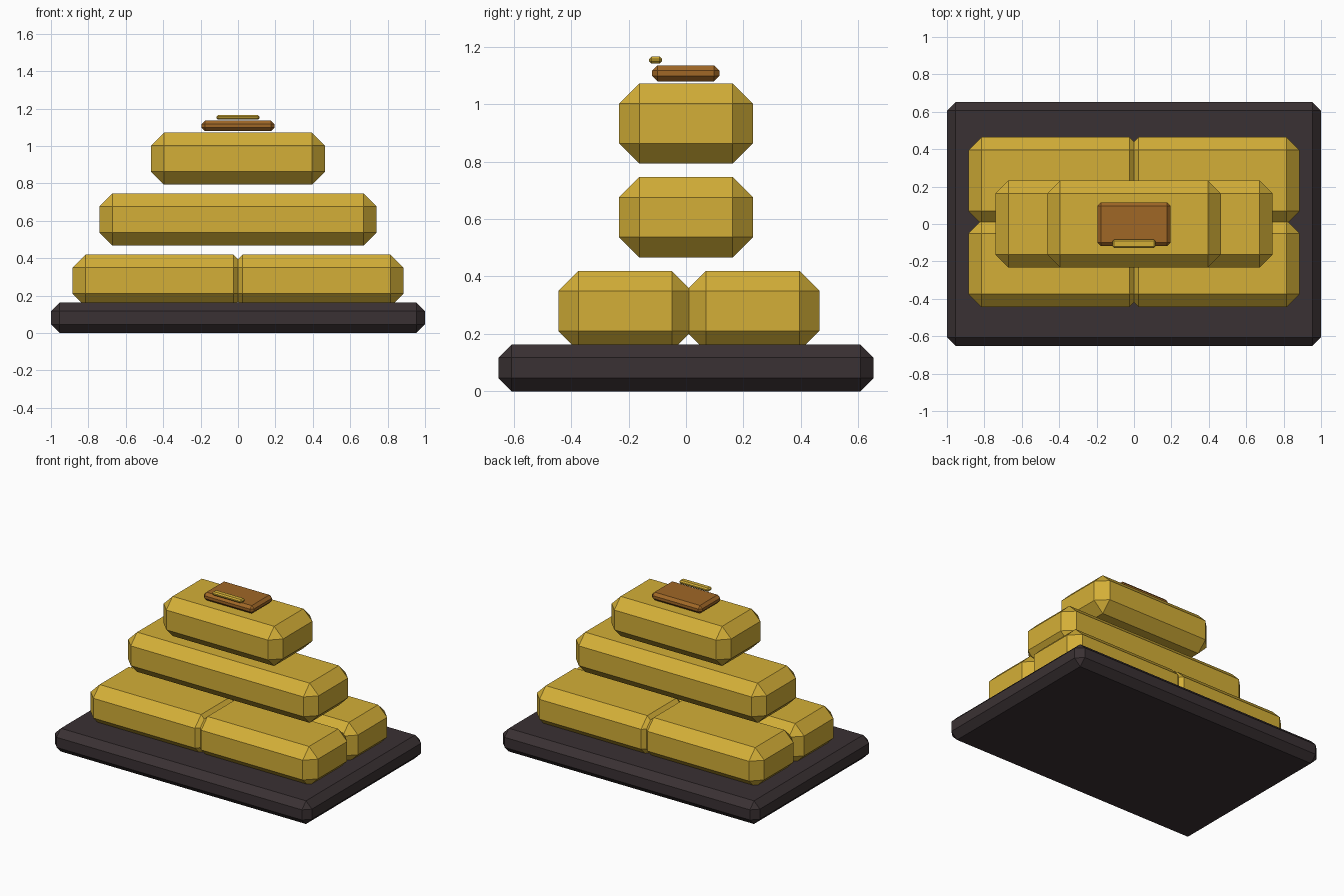
import bpy, bmesh

if "Cube" in bpy.data.objects:
    bpy.data.objects.remove(bpy.data.objects["Cube"])


def material(name, r, g, b):
    """Flat colour given as 0-255 display values, stored as linear."""
    def lin(c):
        c /= 255
        return c / 12.92 if c <= 0.04045 else ((c + 0.055) / 1.055) ** 2.4
    m = bpy.data.materials.new(name)
    m.diffuse_color = (lin(r), lin(g), lin(b), 1)
    m.use_nodes = True
    m.node_tree.nodes["Principled BSDF"].inputs["Base Color"].default_value = m.diffuse_color
    return m


def block(name, centre, size, chamfer, mat):
    """Box with every edge cut by one flat chamfer."""
    bm = bmesh.new()
    bmesh.ops.create_cube(bm, size=1)
    bmesh.ops.scale(bm, vec=size, verts=bm.verts)
    bmesh.ops.bevel(bm, geom=bm.edges[:], offset=chamfer, segments=1,
                    affect='EDGES', clamp_overlap=True)
    me = bpy.data.meshes.new(name)
    bm.to_mesh(me)
    bm.free()
    me.materials.append(mat)
    ob = bpy.data.objects.new(name, me)
    ob.location = centre
    bpy.context.collection.objects.link(ob)
    return ob


gold = material("gold", 212, 175, 55)
dark = material("dark_wood", 58, 49, 51)
brown = material("brown_leather", 160, 103, 38)

# Base slab
block("base", (0, 0, 0.0815), (2.0, 1.305, 0.163), 0.046, dark)

# Bottom layer: four bars, slightly overlapping
for row, y in (("front", -0.212), ("back", 0.232)):
    for side, x in (("left", -0.42), ("right", 0.42)):
        block(f"bar_{row}_{side}", (x, y, 0.28), (0.93, 0.465, 0.279), 0.07, gold)

# Long middle bar and short top bar
block("bar_middle", (0, 0, 0.606), (1.483, 0.465, 0.279), 0.07, gold)
block("bar_top", (0, 0, 0.932), (0.93, 0.465, 0.279), 0.07, gold)

# Small plate on top with a thin gold strip above its front edge
block("top_plate", (0, -0.001, 1.107), (0.39, 0.234, 0.056), 0.0185, brown)
block("plate_strip", (0, -0.106, 1.153), (0.23, 0.045, 0.025), 0.0085, gold)
